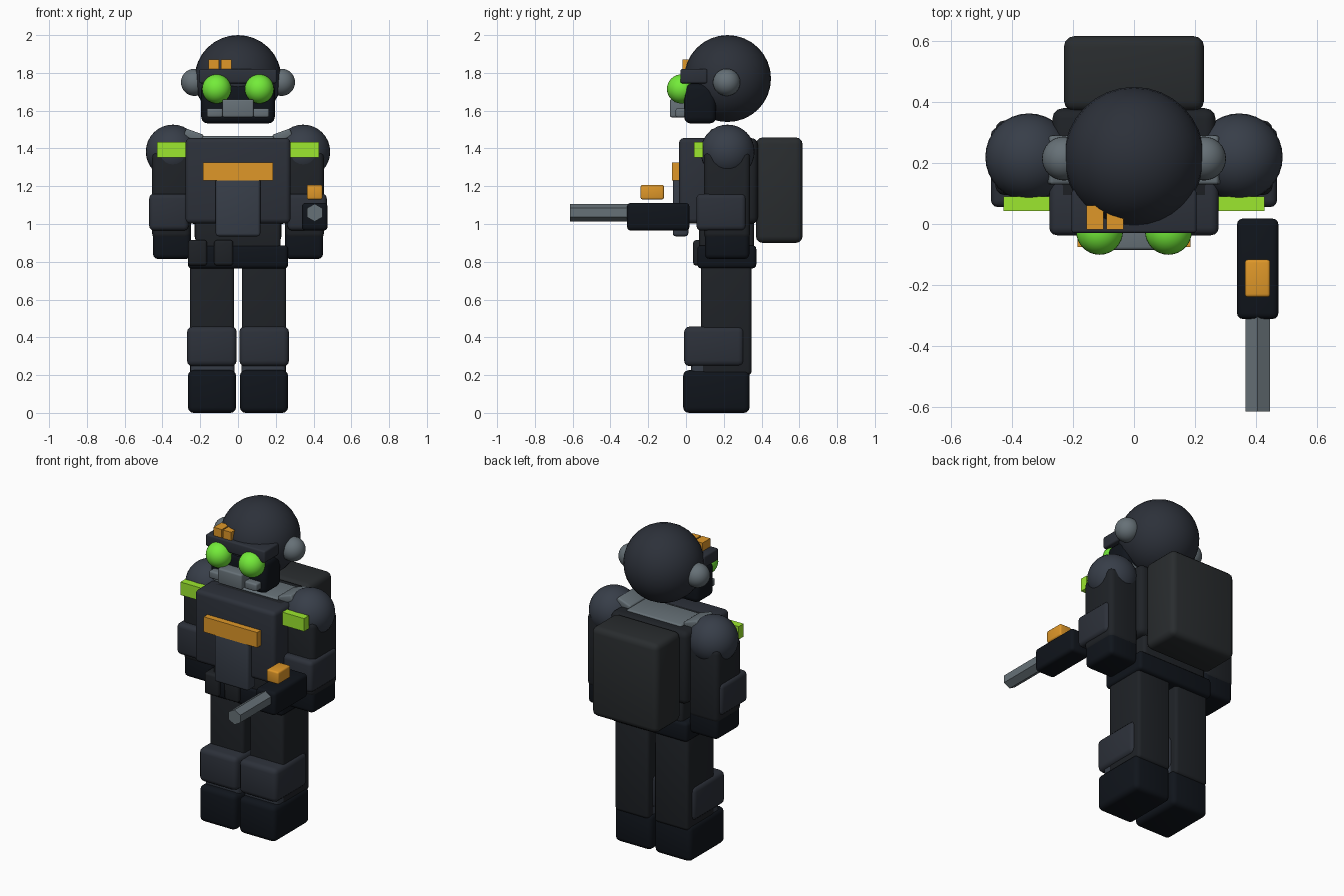
import bpy, math

if "Cube" in bpy.data.objects:
    bpy.data.objects.remove(bpy.data.objects["Cube"])


def mat(name, r, g, b):
    m = bpy.data.materials.new(name)
    m.diffuse_color = [(c / 255) ** 2.2 for c in (r, g, b)] + [1]
    m.use_nodes = True
    m.node_tree.nodes["Principled BSDF"].inputs["Base Color"].default_value = m.diffuse_color
    return m


ARMOR = mat("armor", 48, 52, 60)
SHELL = mat("shell", 58, 64, 74)
CLOTH = mat("cloth", 36, 39, 43)
BLACK = mat("black", 23, 27, 33)
PACK = mat("pack", 45, 48, 50)
METAL = mat("metal", 102, 112, 118)
ORANGE = mat("orange", 222, 150, 45)
LIME = mat("lime", 155, 230, 50)
GLOW = mat("glow", 115, 235, 60)


def finish(name, material):
    ob = bpy.context.object
    ob.name = name
    ob.data.materials.append(material)
    bpy.ops.object.transform_apply(location=False, rotation=True, scale=True)
    return ob


def box(name, x, y, z, material, bevel=0.02, tilt=0):
    """Rounded box given by (min, max) ranges."""
    loc = [(a + b) / 2 for a, b in (x, y, z)]
    bpy.ops.mesh.primitive_cube_add(size=1, location=loc, rotation=(0, tilt, 0))
    bpy.context.object.scale = [b - a for a, b in (x, y, z)]
    ob = finish(name, material)
    if bevel:
        m = ob.modifiers.new("bevel", 'BEVEL')
        m.width, m.segments = bevel, 3
        bpy.ops.object.modifier_apply(modifier="bevel")
        bpy.ops.object.shade_smooth_by_angle(angle=math.radians(35))
    return ob


def ball(name, loc, r, material):
    bpy.ops.mesh.primitive_uv_sphere_add(segments=32, ring_count=16, radius=r, location=loc)
    finish(name, material)
    bpy.ops.object.shade_smooth()


def pair(name, x, y, z, material, bevel=0.02, tilt=0):
    """Box on the +x side and its mirror image."""
    box(name + "_right", x, y, z, material, bevel, tilt)
    box(name + "_left", (-x[1], -x[0]), y, z, material, bevel, -tilt)


# Head
ball("helmet", (0, 0.22, 1.77), 0.23, ARMOR)
box("jaw", (-0.195, 0.195), (-0.01, 0.16), (1.532, 1.745), BLACK, 0.035)
box("brow_band", (-0.205, 0.205), (-0.03, 0.113), (1.745, 1.82), ARMOR, 0.01)
box("mouth_filter", (-0.083, 0.083), (-0.085, 0.02), (1.565, 1.66), METAL, 0.01)
pair("side_filter", (0.08, 0.165), (-0.055, 0.02), (1.565, 1.612), METAL, 0.01)
for x in (-0.128, -0.063):
    box("helmet_tab", (x - 0.028, x + 0.028), (-0.018, 0.06), (1.815, 1.872), ORANGE, 0)
for s in (-1, 1):
    ball("ear_cap", (s * 0.23, 0.215, 1.75), 0.072, METAL)
    ball("goggle", (s * 0.113, -0.024, 1.715), 0.077, GLOW)
    ball("shoulder", (s * 0.345, 0.22, 1.383), 0.143, SHELL)

# Torso
box("upper_torso", (-0.268, 0.268), (0.06, 0.38), (1.0, 1.455), CLOTH, 0.035)
box("lower_torso", (-0.226, 0.226), (0.07, 0.36), (0.83, 1.05), CLOTH)
box("chest_plate", (-0.278, 0.278), (-0.037, 0.15), (1.003, 1.455), ARMOR, 0.025)
box("belly_plate", (-0.118, 0.118), (-0.07, 0.012), (0.935, 1.25), SHELL, 0.015)
box("chest_stripe", (-0.185, 0.185), (-0.075, -0.02), (1.23, 1.325), ORANGE, 0)
box("collar", (-0.19, 0.19), (0.12, 0.32), (1.40, 1.465), METAL, 0.01)
pair("strap_clip", (0.185, 0.285), (0.13, 0.29), (1.445, 1.49), METAL, 0.01, -0.35)
box("backpack", (-0.23, 0.23), (0.37, 0.617), (0.9, 1.458), PACK, 0.035)
box("belt", (-0.265, 0.265), (0.06, 0.372), (0.765, 0.887), BLACK)
for x in (-0.214, -0.076):
    box("belt_pouch", (x - 0.05, x + 0.05), (0.038, 0.13), (0.78, 0.915), CLOTH, 0.015)

# Arms
pair("arm", (0.25, 0.455), (0.095, 0.34), (0.92, 1.38), CLOTH, 0.03)
pair("forearm_guard", (0.262, 0.47), (0.055, 0.317), (0.965, 1.16), ARMOR, 0.025)
pair("glove", (0.25, 0.45), (0.1, 0.335), (0.815, 1.0), BLACK, 0.025)
pair("shoulder_light", (0.26, 0.428), (0.042, 0.09), (1.352, 1.433), LIME, 0)

# Legs
pair("leg", (0.02, 0.255), (0.08, 0.347), (0.2, 0.83), CLOTH)
pair("shin", (0.018, 0.252), (0.027, 0.31), (0.2, 0.38), SHELL)
pair("knee_pad", (0.007, 0.27), (-0.01, 0.307), (0.247, 0.457), ARMOR, 0.03)
pair("boot", (0.01, 0.265), (-0.015, 0.337), (0, 0.226), BLACK, 0.03)

# Hand weapon
box("weapon_body", (0.338, 0.474), (-0.312, 0.018), (0.965, 1.112), BLACK, 0.02)
box("weapon_sight", (0.364, 0.447), (-0.24, -0.117), (1.13, 1.207), ORANGE, 0.01)
bpy.ops.mesh.primitive_cylinder_add(vertices=6, radius=0.047, depth=0.365,
                                    location=(0.406, -0.4325, 1.06),
                                    rotation=(math.pi / 2, 0, 0))
finish("weapon_barrel", METAL)
